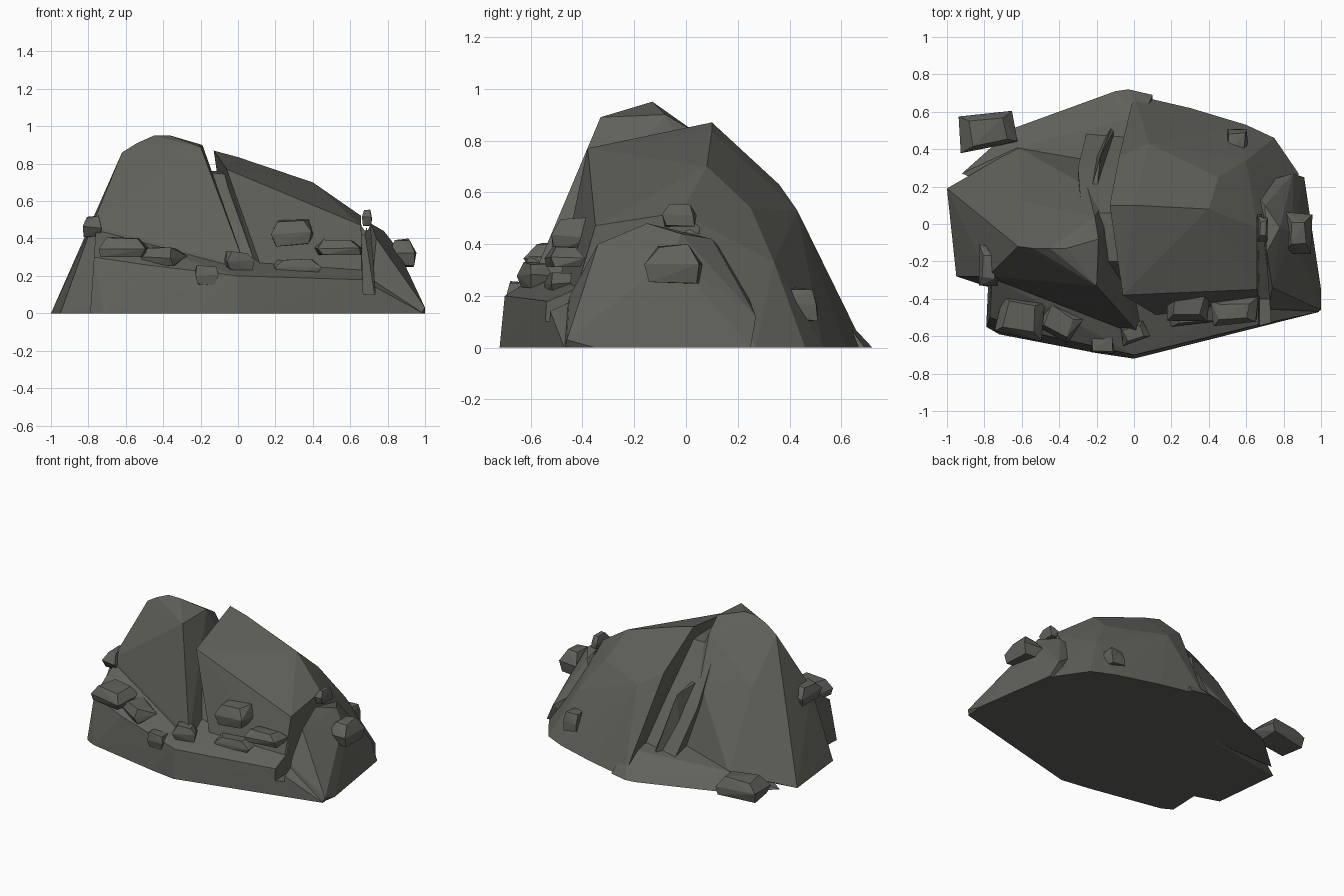
import bpy, bmesh, random
from mathutils import Vector, Matrix, Euler

if "Cube" in bpy.data.objects:
    bpy.data.objects.remove(bpy.data.objects["Cube"])

random.seed(4)
stone = bpy.data.materials.new("dark_stone")
stone.diffuse_color = (0.12, 0.12, 0.105, 1)
stone.use_nodes = True
stone.node_tree.nodes["Principled BSDF"].inputs["Base Color"].default_value = stone.diffuse_color


def finish(name, bm):
    bmesh.ops.recalc_face_normals(bm, faces=bm.faces)
    me = bpy.data.meshes.new(name)
    bm.to_mesh(me)
    bm.free()
    me.materials.append(stone)
    ob = bpy.data.objects.new(name, me)
    bpy.context.collection.objects.link(ob)
    return ob


def hull(name, pts):
    """Faceted rock mass wrapped around a few corner points."""
    bm = bmesh.new()
    for p in pts:
        bm.verts.new(p)
    out = bmesh.ops.convex_hull(bm, input=bm.verts)
    bad = {v for v in out["geom_interior"] + out["geom_unused"]
           if isinstance(v, bmesh.types.BMVert)}
    bmesh.ops.delete(bm, geom=list(bad), context='VERTS')
    return finish(name, bm)


def boolean(target, tool, op):
    bpy.context.view_layer.objects.active = target
    m = target.modifiers.new(op, 'BOOLEAN')
    m.operation, m.solver, m.object = op, 'EXACT', tool
    bpy.ops.object.modifier_apply(modifier=m.name)
    bpy.data.objects.remove(tool)


def boulder(name, loc, size, rot=0.0, taper=0.65):
    """Chipped block, narrower at the top."""
    bm = bmesh.new()
    for z, k in ((-.5, .85), (0, 1), (.5, taper)):
        for x, y in ((-.5, -.5), (.5, -.5), (.5, .5), (-.5, .5)):
            j = [random.uniform(-.07, .07) for _ in range(3)]
            bm.verts.new(((x * k + j[0]) * size[0], (y * k + j[1]) * size[1],
                          (z + j[2]) * size[2]))
    bmesh.ops.convex_hull(bm, input=bm.verts)
    bmesh.ops.transform(bm, verts=bm.verts, matrix=Matrix.Translation(loc)
                        @ Euler((0, 0, rot)).to_matrix().to_4x4())
    loose = [v for v in bm.verts if not v.link_faces]
    bmesh.ops.delete(bm, geom=loose, context='VERTS')
    return finish(name, bm)


# tall left peak, its right side is one wall of the big crack
rock = hull("split_rock", [
    (-1, .19, 0), (-.95, -.28, 0), (-.8, -.33, 0), (.11, -.55, 0), (0, .35, 0),
    (-.62, .41, .09), (-.22, .35, .12),
    (-.78, -.28, .47), (.04, -.6, .25),
    (-.62, -.12, .86), (-.54, -.13, .91), (-.45, -.13, .95), (-.36, -.13, .95),
    (-.2, -.33, .89), (-.19, -.08, .9), (-.21, .04, .83),
    (-.6, .12, .57), (-.25, .2, .56)])

# sloping right block, the other wall of the crack
right_block = hull("right_block", [
    (-.06, -.38, .77), (.66, -.35, .47), (-.13, .1, .87), (0, .1, .835),
    (.4, .08, .7), (.66, -.02, .52), (.14, -.5, .2), (.66, -.43, .2),
    (.17, -.45, 0), (.7, -.43, 0),
    (-.1, .2, .76), (-.08, .36, .63), (.08, .43, .53), (.1, .45, .39),
    (.45, .25, .54), (.6, .34, .33), (.03, .58, .2),
    (0, .69, 0), (.3, .62, 0), (.6, .53, 0), (.75, .46, 0), (.88, .27, 0)])

# fill deep inside the crack
crack_core = hull("crack_core", [
    (-.1, -.45, 0), (.2, -.45, 0), (-.1, -.42, .3), (.15, -.42, .3),
    (-.28, -.2, .76), (0, -.2, .74), (-.28, .06, .76), (0, .06, .76),
    (-.3, .3, .42), (.05, .3, .42), (-.25, .5, .1), (.05, .5, .1),
    (-.2, .5, 0), (.05, .5, 0)])

# fin behind the peak
back_fin = hull("back_fin", [
    (-.24, .15, .56), (-.2, .15, .56), (-.18, .36, .5), (-.24, .2, 0),
    (-.12, .52, .12), (-.22, .36, .1), (-.1, .2, 0), (-.08, .55, 0)])

# front ledge
front_ledge = hull("front_ledge", [
    (-.79, -.55, 0), (-.72, -.59, 0), (-.5, -.61, 0), (-.2, -.69, 0), (0, -.72, 0),
    (.99, -.47, 0), (.96, -.2, 0), (-.77, -.1, 0),
    (-.77, -.5, .3), (-.76, -.28, .45), (-.5, -.59, .26), (0, -.7, .2),
    (.1, -.42, .25), (.66, -.54, .18), (.66, -.4, .24)])

# low shelf behind
back_shelf = hull("back_shelf", [
    (-.92, .27, 0), (-.75, .42, 0), (-.65, .51, 0), (-.3, .62, 0), (-.1, .71, 0),
    (-.03, .72, 0), (.1, .69, 0), (.1, .3, 0), (-.62, .41, .1), (-.22, .37, .14),
    (-.08, .55, .14), (.05, .58, .15), (-.3, 0, .2)])

# right buttress
buttress = hull("buttress", [
    (.71, -.15, .48), (.78, -.02, .44), (.85, -.05, .35), (.7, .1, .42),
    (.74, -.34, .4), (.72, -.45, .2), (.7, -.5, 0), (.98, -.47, 0), (1, -.46, .03),
    (1, -.35, 0), (.9, -.1, .22), (.94, .05, 0), (.91, .25, 0), (.6, .2, .3),
    (.6, .2, 0), (.85, .27, .12)])

for part in (right_block, crack_core, back_fin, front_ledge, back_shelf, buttress):
    boolean(rock, part, 'UNION')

# gash between block and buttress
gash = hull("gash_cutter", [
    (.655, .06, .7), (.69, .06, .7), (.66, .05, .42), (.68, .05, .42),
    (.65, -.6, .7), (.71, -.6, .7), (.67, -.6, .1), (.735, -.6, .1),
    (.67, -.4, .1), (.73, -.4, .1)])
boolean(rock, gash, 'DIFFERENCE')

# loose stones
stones = [
    ((-.79, .5, .08), (.28, .18, .12), .15, .7),
    ((.88, -.05, .325), (.13, .22, .14), 0, .6),
    ((.55, .44, .17), (.11, .14, .12), 0, .7),
    ((.29, -.44, .43), (.21, .15, .13), 0, .7),
    ((.31, -.49, .25), (.24, .1, .08), .1, .7),
    ((.54, -.47, .35), (.24, .13, .08), .1, .6),
    ((-.61, -.5, .35), (.24, .2, .11), -.15, .65),
    ((-.4, -.52, .3), (.2, .15, .1), -.5, .65),
    ((-.17, -.64, .2), (.12, .1, .1), 0, .8),
    ((0, -.58, .28), (.14, .1, .09), .3, .7),
    ((-.78, -.22, .46), (.1, .2, .11), 0, .6),
    ((.69, -.03, .51), (.05, .13, .08), 0, .6)]
for i, (loc, size, rot, taper) in enumerate(stones):
    boulder(f"loose_stone_{i + 1}", loc, size, rot, taper)
